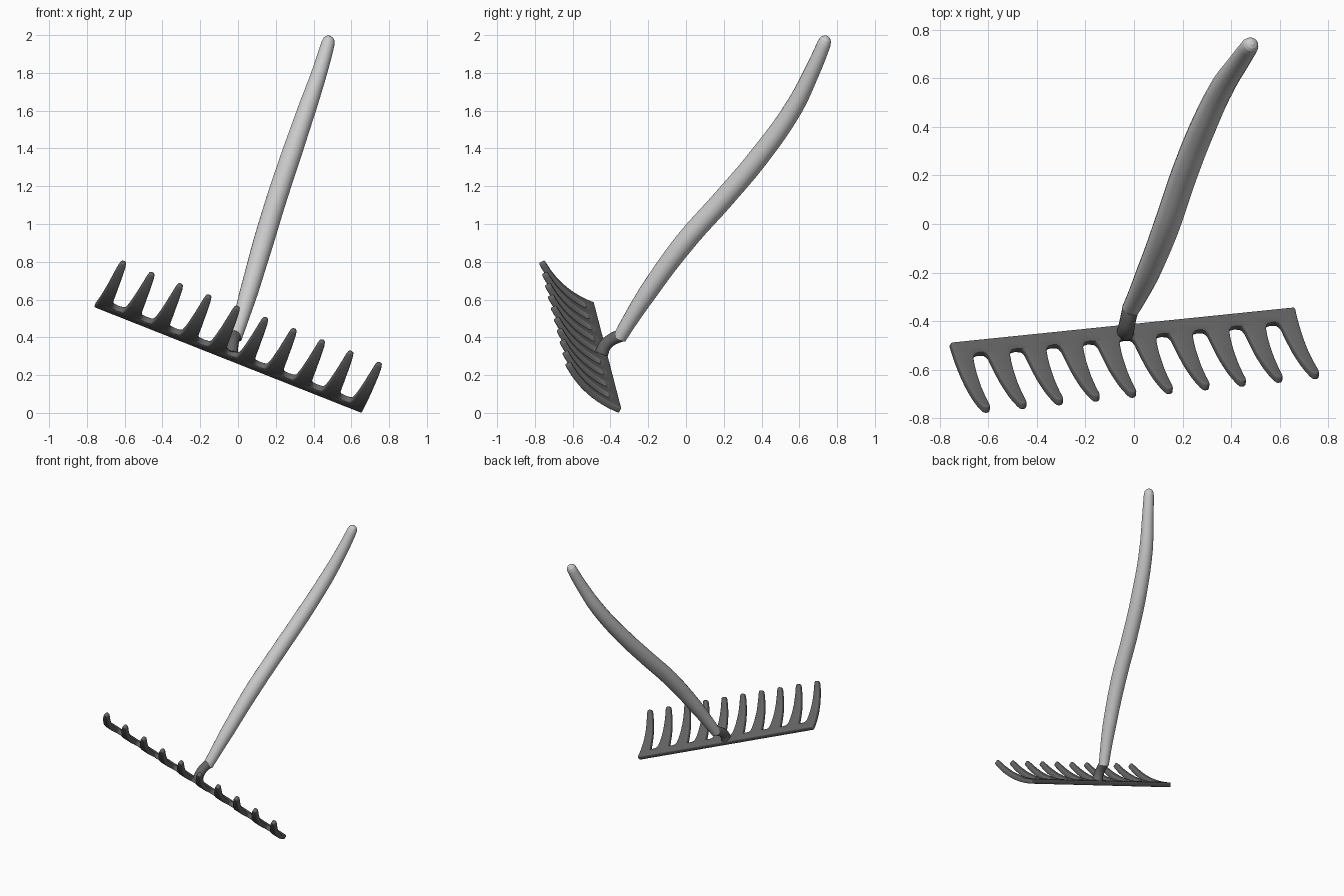
import bpy, bmesh
from mathutils import Vector

if "Cube" in bpy.data.objects:
    bpy.data.objects.remove(bpy.data.objects["Cube"])

dark = bpy.data.materials.new("dark_metal")
dark.diffuse_color = (0.13, 0.13, 0.13, 1)
dark.use_nodes = True
dark.node_tree.nodes["Principled BSDF"].inputs["Base Color"].default_value = dark.diffuse_color


def smooth(ob, angle=0.7):
    bpy.ops.object.select_all(action='DESELECT')
    ob.select_set(True)
    bpy.context.view_layer.objects.active = ob
    bpy.ops.object.shade_smooth_by_angle(angle=angle)


def tube(name, pts):
    """Smooth round tube through (x, y, z, radius) points, closed at both ends."""
    cu = bpy.data.curves.new(name, 'CURVE')
    cu.dimensions = '3D'
    cu.bevel_depth = 1.0
    cu.bevel_resolution = 6
    cu.resolution_u = 6
    cu.use_fill_caps = True
    sp = cu.splines.new('BEZIER')
    sp.bezier_points.add(len(pts) - 1)
    for bp, (x, y, z, r) in zip(sp.bezier_points, pts):
        bp.co = (x, y, z)
        bp.radius = r
        bp.handle_left_type = bp.handle_right_type = 'AUTO'
    ob = bpy.data.objects.new(name, cu)
    bpy.context.collection.objects.link(ob)
    bpy.ops.object.select_all(action='DESELECT')
    ob.select_set(True)
    bpy.context.view_layer.objects.active = ob
    bpy.ops.object.convert(target='MESH')
    ob = bpy.context.view_layer.objects.active
    smooth(ob)
    return ob


# Rake head frame: u along the bar, v towards the tooth tips, n to the curved back
u = Vector((0.9257, 0.0949, -0.3663)).normalized()
v = Vector((0.32, -0.71, 0.62))
v = (v - u * v.dot(u)).normalized()
n = u.cross(v)
origin = Vector((-0.05, -0.42, 0.292))

COUNT, PITCH, LENGTH = 10, 0.1625, 0.385
HALF = PITCH / 2
# Tooth rows: distance from the bar's back edge, half width
rows = [(0.0, HALF), (0.03, HALF), (0.058, HALF), (0.061, 0.062), (0.068, 0.053),
        (0.082, 0.046), (0.12, 0.041), (0.16, 0.037), (0.2, 0.034), (0.24, 0.030),
        (0.28, 0.027), (0.32, 0.023), (0.36, 0.019), (0.377, 0.015), (0.385, 0.009)]


def place(a, s):
    t = s / LENGTH
    return origin + u * a + v * s + n * (0.14 * t * (1 - t))


# Bar and teeth as one curved plate
bm = bmesh.new()
for i in range(COUNT):
    c = (i - (COUNT - 1) / 2) * PITCH
    prev = None
    for s, h in rows:
        end = min(h, 0.034 - 0.014 * s / LENGTH)
        left = end if i == 0 else h
        right = end if i == COUNT - 1 else h
        cur = [bm.verts.new(place(a, s)) for a in (c - left, c, c + right)]
        if prev:
            for k in range(2):
                bm.faces.new((prev[k], prev[k + 1], cur[k + 1], cur[k]))
        prev = cur
bmesh.ops.remove_doubles(bm, verts=bm.verts, dist=0.0005)
bmesh.ops.recalc_face_normals(bm, faces=bm.faces)
me = bpy.data.meshes.new("rake_head")
bm.to_mesh(me)
bm.free()
head = bpy.data.objects.new("rake_head", me)
bpy.context.collection.objects.link(head)
me.materials.append(dark)
sol = head.modifiers.new("thickness", 'SOLIDIFY')
sol.thickness = 0.034
sol.offset = 0
bev = head.modifiers.new("round_edges", 'BEVEL')
bev.width = 0.013
bev.segments = 3
bev.limit_method = 'ANGLE'
bev.angle_limit = 0.9
smooth(head)

# Bent metal socket
socket = tube("socket", [(-0.036, -0.447, 0.315, 0.036), (-0.032, -0.43, 0.355, 0.034),
                         (-0.025, -0.395, 0.387, 0.033), (-0.012, -0.34, 0.412, 0.034)])
socket.data.materials.append(dark)

# Curved wooden handle, swelling in the middle and rounded at the top
tube("handle", [(-0.015, -0.352, 0.397, 0.036), (0.002, -0.32, 0.452, 0.039),
                (0.058, -0.2, 0.64, 0.049), (0.135, -0.005, 0.905, 0.055),
                (0.205, 0.2, 1.135, 0.055), (0.28, 0.39, 1.36, 0.054),
                (0.367, 0.57, 1.615, 0.049), (0.43, 0.664, 1.80, 0.042),
                (0.476, 0.731, 1.955, 0.036), (0.481, 0.738, 1.976, 0.031),
                (0.484, 0.742, 1.988, 0.022), (0.486, 0.744, 1.995, 0.008)])
